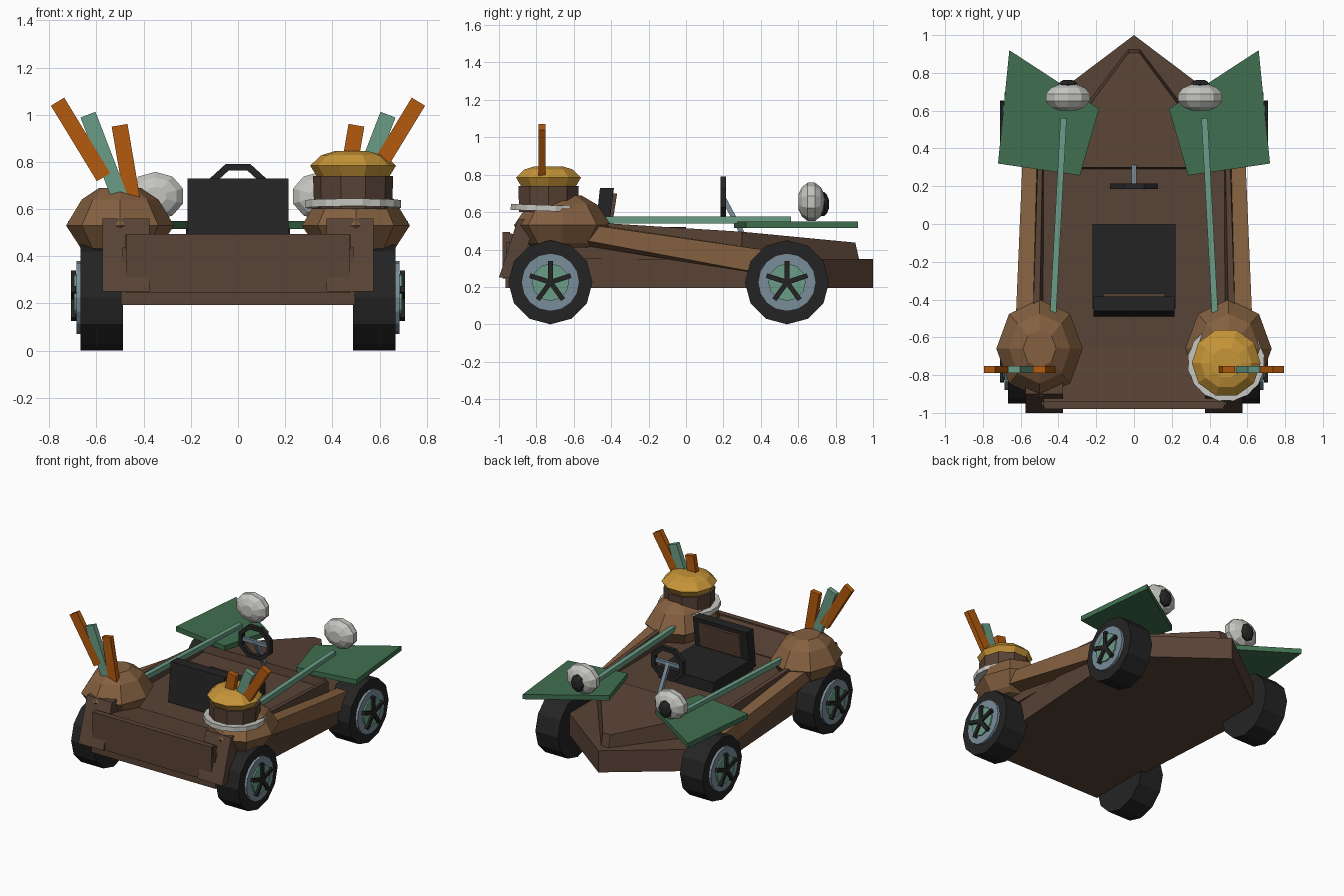
import bpy, bmesh, math
from mathutils import Matrix, Vector

if "Cube" in bpy.data.objects:
    bpy.data.objects.remove(bpy.data.objects["Cube"])


def srgb(r, g, b):
    return tuple(((c / 255 + 0.055) / 1.055) ** 2.4 for c in (r, g, b)) + (1.0,)


def material(name, rgb):
    m = bpy.data.materials.new(name)
    m.diffuse_color = srgb(*rgb)
    m.use_nodes = True
    m.node_tree.nodes["Principled BSDF"].inputs["Base Color"].default_value = m.diffuse_color
    return m


BROWN = material("dark brown", (89, 67, 54))
TAN = material("light brown", (132, 96, 64))
BLACK = material("black", (36, 36, 37))
GREEN = material("leaf green", (64, 112, 80))
MINT = material("pale green", (106, 157, 134))
ORANGE = material("orange", (180, 91, 14))
GOLD = material("gold", (198, 149, 56))
WHITE = material("off white", (196, 196, 191))
STEEL = material("blue grey", (122, 141, 155))


def finish(name, bm, mat):
    bmesh.ops.recalc_face_normals(bm, faces=bm.faces)
    me = bpy.data.meshes.new(name)
    bm.to_mesh(me)
    bm.free()
    me.materials.append(mat)
    ob = bpy.data.objects.new(name, me)
    bpy.context.collection.objects.link(ob)
    return ob


def loft(name, a, b, mat):
    """Solid between two matching outlines."""
    bm = bmesh.new()
    va, vb = [bm.verts.new(p) for p in a], [bm.verts.new(p) for p in b]
    bm.faces.new(va)
    bm.faces.new(vb)
    for i in range(len(va)):
        j = (i + 1) % len(va)
        bm.faces.new((va[i], va[j], vb[j], vb[i]))
    return finish(name, bm, mat)


def slab(name, outline, z0, z1, mat):
    return loft(name, [(x, y, z0) for x, y in outline], [(x, y, z1) for x, y in outline], mat)


def box(name, x0, x1, y0, y1, z0, z1, mat):
    return slab(name, [(x0, y0), (x1, y0), (x1, y1), (x0, y1)], z0, z1, mat)


def bar(name, p, q, width, depth, side, mat):
    """Straight rectangular bar from p to q; 'side' is the width direction hint."""
    p, q = Vector(p), Vector(q)
    d = (q - p).normalized()
    n = d.cross(Vector(side)).normalized()
    u = n.cross(d) * width / 2
    n = n * depth / 2
    ring = [u + n, u - n, -u - n, -u + n]
    return loft(name, [p + r for r in ring], [q + r for r in ring], mat)


def lathe(name, profile, n, centre, mat, axis="Z", scale=(1, 1, 1), phase=0.0,
          closed=False, tooth=1.0, tilt=0.0):
    """Revolve (radius, height) points around an axis, with flat caps."""
    rot = {"Z": Matrix(), "Y": Matrix.Rotation(-math.pi / 2, 4, "X"),
           "X": Matrix.Rotation(math.pi / 2, 4, "Y")}[axis]
    mat4 = (Matrix.Translation(centre) @ Matrix.Rotation(tilt, 4, "X")
            @ Matrix.Diagonal((*scale, 1)) @ rot)
    bm = bmesh.new()
    rings = []
    for r, h in profile:
        ring = []
        for i in range(n):
            a = phase + math.tau * i / n
            k = r * (tooth if i % 2 else 1)
            ring.append(bm.verts.new(mat4 @ Vector((k * math.cos(a), k * math.sin(a), h))))
        rings.append(ring)
    pairs = list(zip(rings, rings[1:]))
    if closed:
        pairs.append((rings[-1], rings[0]))
    else:
        bm.faces.new(rings[0])
        bm.faces.new(rings[-1])
    for a, b in pairs:
        for i in range(n):
            j = (i + 1) % n
            bm.faces.new((a[i], a[j], b[j], b[i]))
    return finish(name, bm, mat)


# Lower hull, widening forward to a pointed bow
slab("lower_hull", [(-.495, -.965), (.495, -.965), (.59, .555), (0, 1), (-.59, .555)],
     .194, .35, BROWN)
# Hood narrowing to the bow
loft("hood", [(-.52, .28, .35), (.52, .28, .35), (.03, .925, .35), (-.03, .925, .35)],
     [(-.48, .3, .495), (.48, .3, .495), (.03, .905, .437), (-.03, .905, .437)], BROWN)
# Cockpit floor, rear deck and rear panel
box("cockpit_floor", -.49, .49, -.96, .3, .34, .44, BROWN)
loft("rear_deck", [(-.48, -.66, .43), (-.48, -.66, .445), (-.48, -.97, .49), (-.48, -.97, .43)],
     [(.48, -.66, .43), (.48, -.66, .445), (.48, -.97, .49), (.48, -.97, .43)], BROWN)
box("rear_panel", -.475, .475, -.98, -.94, .245, .495, BROWN)

# Seat with inset backrest panel
box("seat_base", -.22, .22, -.45, 0, .43, .52, BLACK)
loft("seat_back", [(-.215, -.49, .45), (.215, -.49, .45), (.215, -.42, .45), (-.215, -.42, .45)],
     [(-.215, -.46, .73), (.215, -.46, .73), (.215, -.385, .73), (-.215, -.385, .73)], BLACK)
loft("backrest_panel",
     [(-.165, -.43, .53), (.165, -.43, .53), (.165, -.395, .53), (-.165, -.395, .53)],
     [(-.165, -.4, .7), (.165, -.4, .7), (.165, -.368, .7), (-.165, -.368, .7)], BROWN)

# Steering wheel, crossbar and column
lathe("steering_wheel", [(.125, -.015), (.125, .015), (.095, .015), (.095, -.015)], 8,
      (0, .2, .675), BLACK, "Y", scale=(1.1, 1, 1), phase=math.pi / 8, closed=True)
bar("steering_crossbar", (-.11, .2, .675), (.11, .2, .675), .025, .02, (0, 0, 1), STEEL)
bar("steering_column", (0, .2, .675), (0, .31, .47), .026, .026, (1, 0, 0), STEEL)

for s, tag in ((-1, "left"), (1, "right")):
    # Cockpit rail
    loft(tag + "_rail",
         [(s * .47, .3, .35), (s * .52, .3, .35), (s * .51, .3, .495), (s * .485, .3, .495)],
         [(s * .47, -.7, .35), (s * .54, -.7, .35), (s * .535, -.5, .545), (s * .5, -.5, .545)],
         BROWN)
    # Slanted side beam
    loft(tag + "_side_beam",
         [(s * .53, -.6, .43), (s * .63, -.6, .46), (s * .63, -.6, .545), (s * .53, -.6, .55)],
         [(s * .49, .58, .24), (s * .58, .58, .24), (s * .58, .58, .375), (s * .5, .58, .375)],
         TAN)
    # Tilted rear bracket running up into the pot
    loft(tag + "_rear_bracket",
         [(s * .375, -1, .25), (s * .575, -1, .25), (s * .575, -.9, .25), (s * .375, -.9, .25)],
         [(s * .375, -.9, .56), (s * .575, -.9, .56), (s * .575, -.8, .56), (s * .375, -.8, .56)],
         BROWN)
    # Leaf shaped front fender
    slab(tag + "_fender", [(s * .66, .92), (s * .185, .61), (s * .286, .257), (s * .72, .32)],
         .515, .55, GREEN)
    # Rod from pot to fender
    bar(tag + "_rod", (s * .373, .56, .558), (s * .43, -.5, .558), .033, .036, (1, 0, 0), MINT)

    # Headlamp with dark lens
    ball = [(math.sin(a), -math.cos(a)) for a in
            (math.radians(d) for d in (22, 48, 75, 105, 132, 158))]
    lathe(tag + "_lamp", ball, 10, (s * .35, .67, .655), WHITE, "Y", (.127, .075, .106),
          phase=math.pi / 10)
    lathe(tag + "_lamp_lens", ball, 8, (s * .35, .73, .643), BLACK, "Y", (.053, .036, .066))

    # Faceted rear pot
    lathe(tag + "_pot", [(.15, .41), (.19, .435), (.26, .53), (.185, .64), (.1, .69)], 8,
          (s * .5, -.66, 0), TAN, scale=(.88, 1, 1))

    # Sticks standing in the pots
    for i, (x0, z0, x1, z1, w, mat) in enumerate((
            (.57, .735, .765, 1.055, .066, ORANGE),
            (.49, .62, .636, 1.0, .068, MINT),
            (.445, .62, .502, .955, .068, ORANGE))):
        bar(f"{tag}_stick_{i + 1}", (s * x0, -.77, z0), (s * x1, -.77, z1), w, .036,
            (1, 0, 0), mat)

    # Wheels: tyre, rim, hub disc and five spokes
    for y, end in ((-.725, "rear"), (.54, "front")):
        name = f"{tag}_{end}_"
        c = Vector((s * .577, y, .225))
        lathe(name + "tyre", [(.225, -.09), (.225, .09)], 12, c, BLACK, "X")
        lathe(name + "rim", [(.155, 0), (.155, s * .108)], 16, c, STEEL, "X")
        lathe(name + "hub_disc", [(.1, 0), (.1, s * .118)], 12, c, MINT, "X")
        hub = c + Vector((s * .121, 0, 0))
        for k in range(5):
            a = math.radians(90 + 72 * k)
            tip = hub + Vector((0, math.cos(a), math.sin(a))) * .115
            bar(f"{name}spoke_{k + 1}", hub, tip, .026, .022,
                (0, -math.sin(a), math.cos(a)), BLACK)

# Stacked top on the right pot: collar, neck and lid
lathe("pot_collar", [(.2, -.016), (.2, .016)], 32, (.488, -.735, .621), WHITE,
      tooth=1.03, tilt=math.radians(-2))
lathe("pot_neck", [(.165, .6), (.17, .74)], 10, (.488, -.735, 0), BROWN)
lathe("pot_lid", [(.15, .732), (.182, .784), (.135, .828), (.08, .845)], 10,
      (.488, -.735, 0), GOLD)
